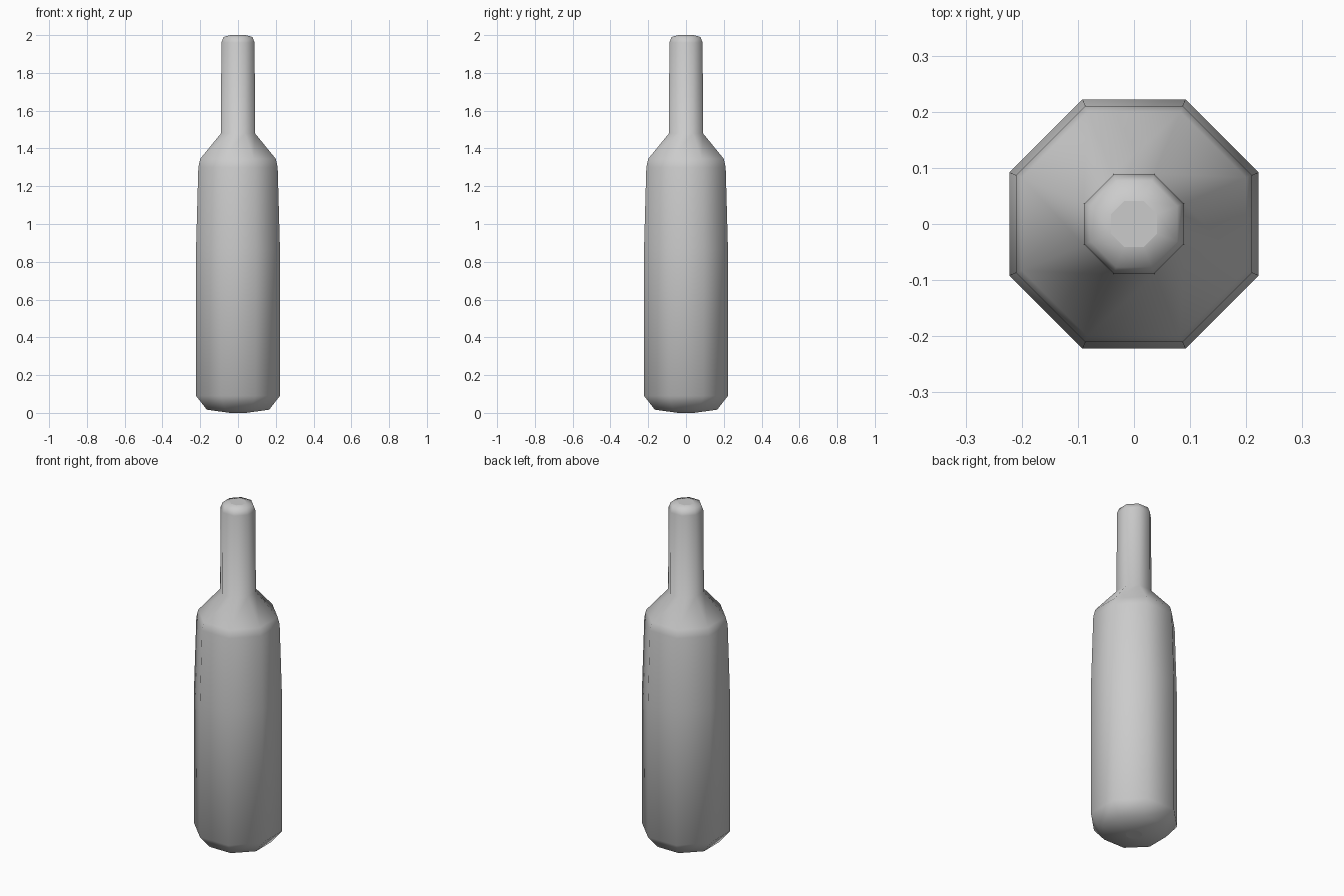
import bpy, bmesh, math

cube = bpy.data.objects.get("Cube")
if cube:
    bpy.data.objects.remove(cube, do_unlink=True)

SIDES = 8
# Bottle outline: (distance from axis to a flat side, height)
PROFILE = [(0.042, 0.0), (0.165, 0.017), (0.222, 0.09), (0.222, 0.87),
           (0.21, 1.30), (0.2, 1.345), (0.09, 1.48), (0.088, 1.96),
           (0.077, 1.99), (0.041, 2.0)]

# Glass material
glass = bpy.data.materials.new("grey_glass")
glass.use_nodes = True
color = (0.6, 0.6, 0.6, 1)
glass.diffuse_color = color
glass.node_tree.nodes["Principled BSDF"].inputs["Base Color"].default_value = color

# Rings of the octagonal body, with flat sides facing the axes
bm = bmesh.new()
rings = []
for apothem, z in PROFILE:
    radius = apothem / math.cos(math.pi / SIDES)
    angles = [(i + 0.5) * math.tau / SIDES for i in range(SIDES)]
    rings.append([bm.verts.new((radius * math.cos(a), radius * math.sin(a), z))
                  for a in angles])

# Smooth side walls
for low, high in zip(rings, rings[1:]):
    for i in range(SIDES):
        j = (i + 1) % SIDES
        bm.faces.new((low[i], low[j], high[j], high[i])).smooth = True

# Flat base and mouth caps with crisp rims
for ring in (rings[0][::-1], rings[-1]):
    cap = bm.faces.new(ring)
    for edge in cap.edges:
        edge.smooth = False

mesh = bpy.data.meshes.new("bottle")
bm.to_mesh(mesh)
bm.free()
mesh.materials.append(glass)
bottle = bpy.data.objects.new("bottle", mesh)
bpy.context.collection.objects.link(bottle)
